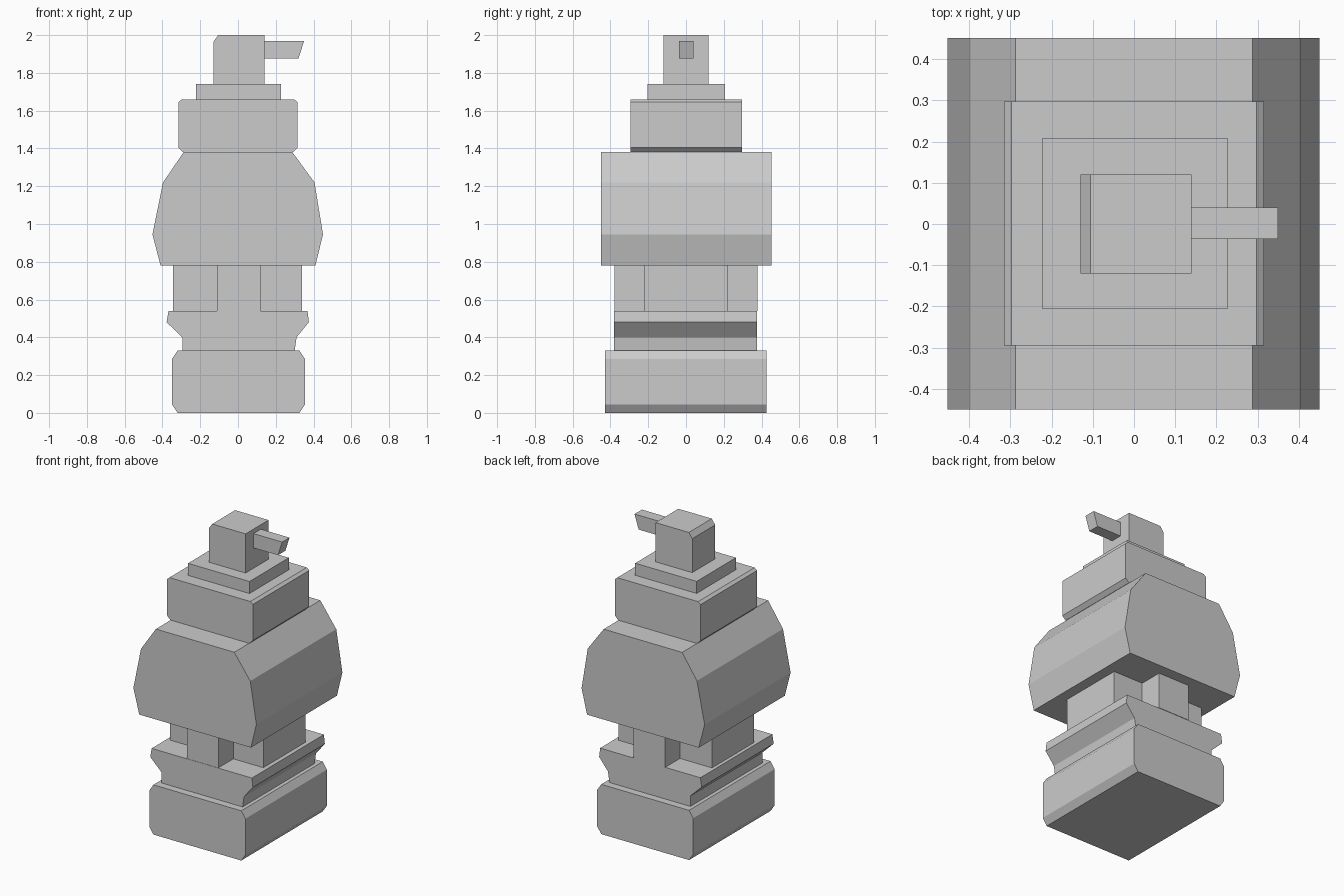
import bpy, bmesh

if "Cube" in bpy.data.objects:
    bpy.data.objects.remove(bpy.data.objects["Cube"])


def prism(name, profile, y0, y1):
    """Extrude an x-z outline from y0 to y1."""
    bm = bmesh.new()
    face = bm.faces.new([bm.verts.new((x, y0, z)) for x, z in profile])
    moved = bmesh.ops.extrude_face_region(bm, geom=[face])["geom"]
    verts = [v for v in moved if isinstance(v, bmesh.types.BMVert)]
    bmesh.ops.translate(bm, verts=verts, vec=(0, y1 - y0, 0))
    finish(name, bm)


def column(name, outline, z0, z1):
    """Extrude an x-y outline from z0 to z1."""
    bm = bmesh.new()
    face = bm.faces.new([bm.verts.new((x, y, z0)) for x, y in outline])
    moved = bmesh.ops.extrude_face_region(bm, geom=[face])["geom"]
    verts = [v for v in moved if isinstance(v, bmesh.types.BMVert)]
    bmesh.ops.translate(bm, verts=verts, vec=(0, 0, z1 - z0))
    finish(name, bm)


def finish(name, bm):
    bmesh.ops.recalc_face_normals(bm, faces=bm.faces)
    mesh = bpy.data.meshes.new(name)
    bm.to_mesh(mesh)
    bm.free()
    bpy.context.collection.objects.link(bpy.data.objects.new(name, mesh))


# Chamfered foot block
prism("base", [(-0.32, 0), (0.325, 0), (0.355, 0.045), (0.355, 0.285), (0.325, 0.33),
               (-0.32, 0.33), (-0.35, 0.285), (-0.35, 0.045)], -0.43, 0.425)

# Flared collar above the foot
prism("collar", [(-0.295, 0.33), (0.30, 0.33), (0.31, 0.40), (0.375, 0.48), (0.368, 0.54),
                 (-0.368, 0.54), (-0.378, 0.48), (-0.295, 0.40)], -0.38, 0.375)

# Cross-shaped neck
xl, xr, cl, cr, yo, yi = -0.345, 0.34, -0.11, 0.12, 0.378, 0.22
column("neck", [(cl, -yo), (cr, -yo), (cr, -yi), (xr, -yi), (xr, yi), (cr, yi),
                (cr, yo), (cl, yo), (cl, yi), (xl, yi), (xl, -yi), (cl, -yi)], 0.54, 0.78)

# Bulging body
prism("body", [(-0.41, 0.78), (0.41, 0.78), (0.45, 0.945), (0.405, 1.22), (0.288, 1.38),
               (-0.288, 1.38), (-0.397, 1.22), (-0.453, 0.945)], -0.45, 0.452)

# Shoulder block, cap plate and top block
prism("shoulder", [(-0.29, 1.38), (0.29, 1.38), (0.315, 1.405), (0.315, 1.645), (0.297, 1.66),
                   (-0.297, 1.66), (-0.315, 1.645), (-0.315, 1.405)], -0.295, 0.297)
prism("cap_plate", [(-0.223, 1.66), (0.228, 1.66), (0.228, 1.74), (-0.223, 1.74)], -0.205, 0.207)
prism("top_block", [(-0.13, 1.74), (0.14, 1.74), (0.14, 2.0), (-0.105, 2.0), (-0.13, 1.965)],
      -0.12, 0.12)

# Slanted spout
prism("spout", [(0.14, 1.875), (0.32, 1.875), (0.35, 1.97), (0.14, 1.97)], -0.037, 0.04)
